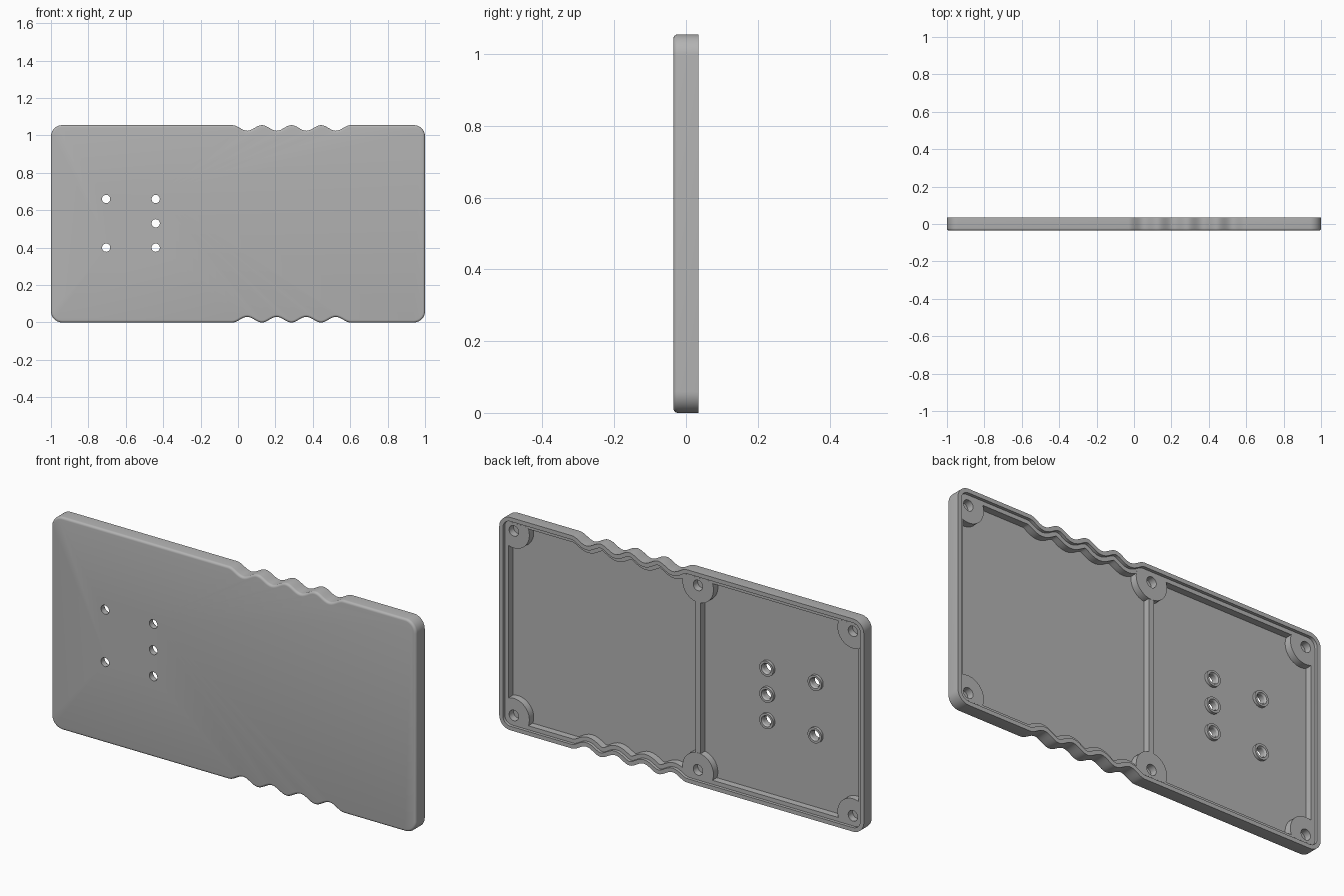
import bpy, bmesh, math
from mathutils import Vector

cube = bpy.data.objects.get("Cube")
if cube:
    bpy.data.objects.remove(cube, do_unlink=True)

HALF, H = 1.0, 1.055            # half width, height
BACK, FRONT = 0.035, -0.035     # rim plane, outer face plane
FLOOR, LEDGE = -0.014, 0.02     # inner floor, recessed ledge
R = 0.06                        # corner radius

grey = bpy.data.materials.new("plain_grey")
grey.use_nodes = True
colour = (0.45, 0.45, 0.45, 1)
grey.diffuse_color = colour
grey.node_tree.nodes["Principled BSDF"].inputs["Base Color"].default_value = colour


def outline():
    """Rounded panel outline with four finger-grip scallops on both long edges."""
    def corner(cx, cz, start):
        return [Vector((cx + R * math.cos(a), cz + R * math.sin(a)))
                for a in (math.radians(start + 9 * i) for i in range(11))]
    start, period, n = -0.03, 0.158, 64
    wave = []
    for i in range(n + 1):
        t = 4 * i / n
        wave.append(Vector((start + period * t, 0.015 * (1 - math.cos(math.tau * t)))))
    top = [Vector((p.x, H - p.y)) for p in reversed(wave)]
    a = HALF - R
    return (corner(-a, R, 180) + wave + corner(a, R, 270)
            + corner(a, H - R, 0) + top + corner(-a, H - R, 90))


def inset(points, d):
    """Move a closed outline inwards along its mitred normals."""
    result = []
    for i, p in enumerate(points):
        e1 = (p - points[i - 1]).normalized()
        e2 = (points[(i + 1) % len(points)] - p).normalized()
        n1, n2 = Vector((-e1.y, e1.x)), Vector((-e2.y, e2.x))
        m = (n1 + n2).normalized()
        result.append(p + m * d / max(m.dot(n1), 0.5))
    return result


def skin(name, rings, caps=True, closed=False):
    """Bridge a series of (outline, y) rings into one solid."""
    bm = bmesh.new()
    loops = [[bm.verts.new((p.x, y, p.y)) for p in pts] for pts, y in rings]
    pairs = list(zip(loops, loops[1:]))
    if closed:
        pairs.append((loops[-1], loops[0]))
    for a, b in pairs:
        for i in range(len(a)):
            j = (i + 1) % len(a)
            bm.faces.new((a[i], a[j], b[j], b[i]))
    if caps:
        bm.faces.new(loops[0])
        bm.faces.new(loops[-1])
    bmesh.ops.recalc_face_normals(bm, faces=bm.faces)
    mesh = bpy.data.meshes.new(name)
    bm.to_mesh(mesh)
    bm.free()
    mesh.materials.append(grey)
    obj = bpy.data.objects.new(name, mesh)
    bpy.context.collection.objects.link(obj)
    return obj


def circle(x, z, r, n=32):
    return [Vector((x + r * math.cos(math.tau * i / n), z + r * math.sin(math.tau * i / n)))
            for i in range(n)]


def smooth(obj):
    bpy.ops.object.select_all(action="DESELECT")
    obj.select_set(True)
    bpy.context.view_layer.objects.active = obj
    bpy.ops.object.shade_smooth_by_angle(angle=math.radians(30))


# Tray: rounded front edge, outer wall, rim, stepped ledge and inner floor
base = outline()
fillet = 0.012
rings = []
for i in range(5):
    a = math.radians(22.5 * i)
    rings.append((inset(base, fillet * (1 - math.sin(a))), FRONT + fillet * (1 - math.cos(a))))
rings += [(base, BACK), (inset(base, 0.02), BACK), (inset(base, 0.02), LEDGE),
          (inset(base, 0.04), LEDGE), (inset(base, 0.04), FLOOR)]
tray = skin("tray", rings)

# Holes through the tray
holes = [(-0.705, 0.4), (-0.705, 0.66), (-0.44, 0.4), (-0.44, 0.53), (-0.44, 0.66)]
for x, z in holes:
    cutter = skin("hole_cutter", [(circle(x, z, 0.022), -0.1), (circle(x, z, 0.022), 0.1)])
    cutter.hide_render = True
    mod = tray.modifiers.new("hole", "BOOLEAN")
    mod.operation, mod.solver, mod.object = "DIFFERENCE", "EXACT", cutter
    bpy.context.view_layer.objects.active = tray
    bpy.ops.object.modifier_apply(modifier=mod.name)
    bpy.data.objects.remove(cutter, do_unlink=True)
smooth(tray)

# Raised collars round the holes
for x, z in holes:
    inner, outer = circle(x, z, 0.022), circle(x, z, 0.038)
    smooth(skin("hole_collar", [(inner, FLOOR - 0.004), (outer, FLOOR - 0.004),
                                (outer, FLOOR + 0.014), (circle(x, z, 0.027), FLOOR + 0.014),
                                (inner, FLOOR + 0.006)], False, True))

# Screw bosses, trimmed where they meet the walls
DIV_X, EDGE = -0.08, 0.07
top = LEDGE + 0.0004
for x in (-HALF + EDGE, DIV_X, HALF - EDGE):
    for z in (EDGE, H - EDGE):
        lim = 0.032
        outer = [Vector((min(max(p.x, lim - HALF), HALF - lim), min(max(p.y, lim), H - lim)))
                 for p in circle(x, z, 0.085, 48)]
        inner = circle(x, z, 0.026, 48)
        smooth(skin("screw_boss", [(inner, FLOOR - 0.004), (outer, FLOOR - 0.004),
                                   (outer, top), (inner, top)], False, True))

# Divider rib between the two compartments
w, z0 = 0.014, EDGE + 0.07
rib = [Vector((DIV_X + sx * w, z)) for sx, z in ((-1, z0), (1, z0), (1, H - z0), (-1, H - z0))]
skin("divider_rib", [(rib, FLOOR - 0.004), (rib, LEDGE)])
